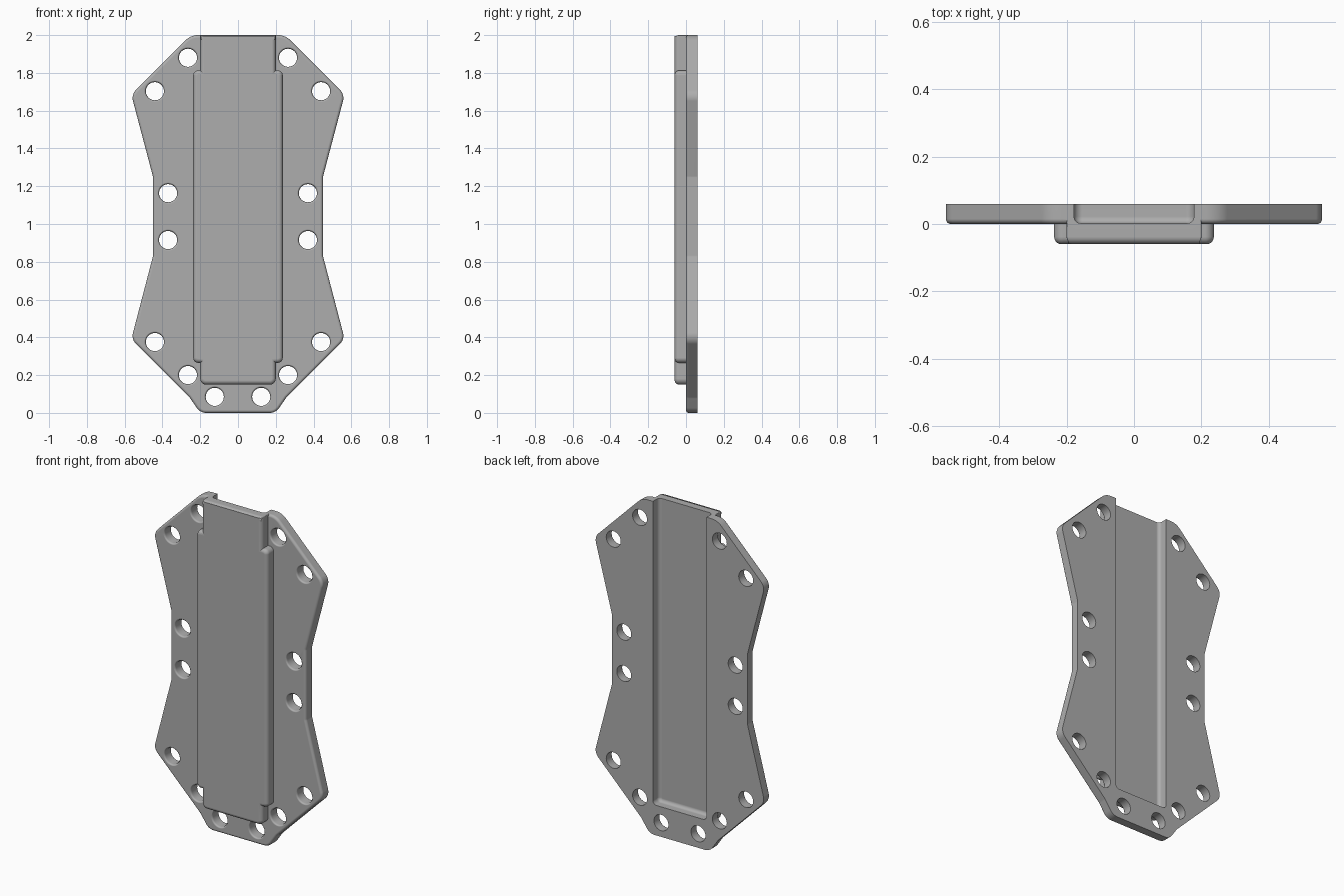
import bpy, bmesh, math
from mathutils import Vector

cube = bpy.data.objects.get("Cube")
if cube:
    bpy.data.objects.remove(cube)

grey = bpy.data.materials.new("plain grey")
grey.use_nodes = True
colour = (0.42, 0.42, 0.42, 1)
grey.diffuse_color = colour
grey.node_tree.nodes["Principled BSDF"].inputs["Base Color"].default_value = colour


def make_object(name, bm):
    bmesh.ops.recalc_face_normals(bm, faces=bm.faces)
    mesh = bpy.data.meshes.new(name)
    bm.to_mesh(mesh)
    bm.free()
    mesh.materials.append(grey)
    obj = bpy.data.objects.new(name, mesh)
    bpy.context.collection.objects.link(obj)
    return obj


def rounded(corners, steps=6):
    """Replace every (x, z, radius) corner with an arc."""
    points = []
    for i, (x, z, r) in enumerate(corners):
        p = Vector((x, z))
        a = (Vector(corners[i - 1][:2]) - p).normalized()
        b = (Vector(corners[(i + 1) % len(corners)][:2]) - p).normalized()
        half = a.angle(b) / 2
        centre = p + (a + b).normalized() * r / math.sin(half)
        start = p + a * r / math.tan(half) - centre
        end = p + b * r / math.tan(half) - centre
        for k in range(steps + 1):
            mix = start.lerp(end, k / steps).normalized() * r
            points.append(centre + mix)
    return points


def prism(name, outline, front, back, fillet):
    """Extrude an x-z outline along y and round its front rim."""
    bm = bmesh.new()
    face = bm.faces.new([bm.verts.new((p.x, front, p.y)) for p in outline])
    made = bmesh.ops.extrude_face_region(bm, geom=[face], use_keep_orig=True)
    for v in made["geom"]:
        if isinstance(v, bmesh.types.BMVert):
            v.co.y = back
    bmesh.ops.recalc_face_normals(bm, faces=bm.faces)
    rim = [e for e in bm.edges if all(abs(v.co.y - front) < 1e-5 for v in e.verts)]
    bmesh.ops.bevel(bm, geom=rim, offset=fillet, segments=5, profile=0.5,
                    affect='EDGES', clamp_overlap=False)
    return make_object(name, bm)


def box(name, half_width, bottom, top, front, back, low_r, top_r, fillet):
    outline = rounded([(-half_width, bottom, low_r), (half_width, bottom, low_r),
                       (half_width, top, top_r), (-half_width, top, top_r)])
    return prism(name, outline, front, back, fillet)


def hole_cutter(x, z, sides=32):
    """Round cutter that flares at the front face."""
    bm = bmesh.new()
    rings = []
    for y, r in [(-0.02, 0.057), (0, 0.057), (0.003, 0.052), (0.01, 0.048), (0.1, 0.048)]:
        rings.append([bm.verts.new((x + r * math.cos(t * math.tau / sides), y,
                                    z + r * math.sin(t * math.tau / sides)))
                      for t in range(sides)])
    for a, b in zip(rings, rings[1:]):
        for i in range(sides):
            j = (i + 1) % sides
            bm.faces.new((a[i], a[j], b[j], b[i]))
    bm.faces.new(rings[0])
    bm.faces.new(rings[-1])
    return make_object("hole_cutter", bm)


def combine(target, tool, operation):
    mod = target.modifiers.new(operation, 'BOOLEAN')
    mod.object, mod.operation, mod.solver = tool, operation, 'EXACT'
    bpy.context.view_layer.objects.active = target
    bpy.ops.object.modifier_apply(modifier=mod.name)
    bpy.data.objects.remove(tool)


# Waisted plate outline, right half mirrored to the left
half = [(0.25, 2.0, 0.09), (0.565, 1.685, 0.06), (0.45, 1.25, 0.03), (0.45, 0.83, 0.03),
        (0.565, 0.39, 0.06), (0.255, 0.08, 0.05), (0.2, 0, 0.06)]
corners = half + [(-x, z, r) for x, z, r in reversed(half)]
plate = prism("mounting_plate", rounded(corners), 0, 0.06, 0.015)

# Raised spine: long narrow block plus a wider middle block
combine(plate, box("narrow_spine", 0.2, 0.15, 2.0, -0.06, 0.03, 0.03, 0.004, 0.022), 'UNION')
combine(plate, box("wide_spine", 0.237, 0.265, 1.813, -0.06, 0.031, 0.026, 0.026, 0.022), 'UNION')

# Channel in the back, open at the top
combine(plate, box("channel_cutter", 0.178, 0.18, 2.1, 0.002, 0.1, 0.024, 0.024, 0.02), 'DIFFERENCE')

# Bolt holes in mirrored pairs
for x, z in [(0.265, 1.88), (0.44, 1.703), (0.37, 1.163), (0.37, 0.915),
             (0.44, 0.375), (0.265, 0.2), (0.123, 0.085)]:
    for side in (-1, 1):
        combine(plate, hole_cutter(side * x, z), 'DIFFERENCE')

# Smooth rounded rims, crisp flat faces
bpy.ops.object.select_all(action='DESELECT')
plate.select_set(True)
bpy.context.view_layer.objects.active = plate
bpy.ops.object.shade_smooth_by_angle(angle=math.radians(32))
normals = plate.modifiers.new("Weighted Normals", 'WEIGHTED_NORMAL')
normals.keep_sharp = True
